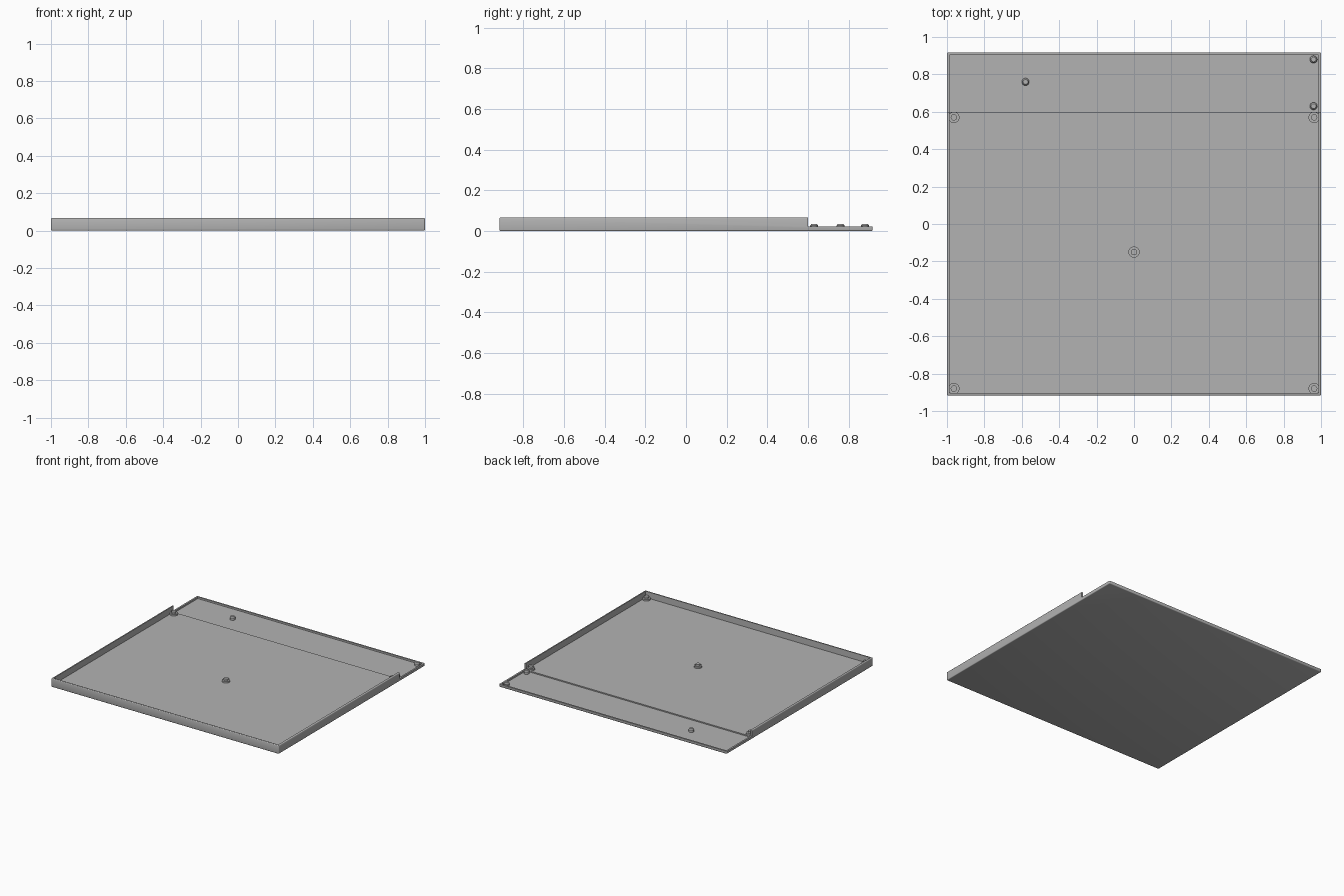
import bpy
import bmesh
from mathutils import Matrix, Vector

if "Cube" in bpy.data.objects:
    bpy.data.objects.remove(bpy.data.objects["Cube"], do_unlink=True)

HALF_X, HALF_Y = 1.0, 0.917
WALL = 0.013
HEIGHT, REAR_HEIGHT = 0.068, 0.022
FLOOR, REAR_FLOOR = 0.018, 0.009
STEP_Y = 0.60

grey = bpy.data.materials.new("light grey plastic")
grey.use_nodes = True
colour = (0.45, 0.45, 0.45, 1)
grey.diffuse_color = colour
grey.node_tree.nodes["Principled BSDF"].inputs["Base Color"].default_value = colour


def add_object(name, bm):
    bmesh.ops.recalc_face_normals(bm, faces=bm.faces)
    mesh = bpy.data.meshes.new(name)
    bm.to_mesh(mesh)
    bm.free()
    mesh.materials.append(grey)
    obj = bpy.data.objects.new(name, mesh)
    bpy.context.collection.objects.link(obj)
    return obj


def box(name, low, high, bevel=0):
    low, high = Vector(low), Vector(high)
    bm = bmesh.new()
    matrix = Matrix.Translation((low + high) / 2) @ Matrix.Diagonal((*(high - low), 1))
    bmesh.ops.create_cube(bm, size=1, matrix=matrix)
    if bevel:
        bmesh.ops.bevel(bm, geom=bm.edges[:], offset=bevel, segments=3,
                        profile=0.5, affect='EDGES')
    return add_object(name, bm)


def cut(target, low, high):
    cutter = box("cutter", low, high)
    cutter.hide_render = True
    mod = target.modifiers.new("cut", 'BOOLEAN')
    mod.operation, mod.solver, mod.object = 'DIFFERENCE', 'EXACT', cutter
    activate(target)
    bpy.ops.object.modifier_apply(modifier=mod.name)
    bpy.data.objects.remove(cutter, do_unlink=True)


def activate(obj):
    bpy.ops.object.select_all(action='DESELECT')
    obj.select_set(True)
    bpy.context.view_layer.objects.active = obj


def smooth(obj):
    activate(obj)
    bpy.ops.object.shade_smooth_by_angle(angle=0.6)


def turned_post(name, x, y, profile, sides=24):
    # Spin a stepped outline of (radius, height) around the vertical axis
    bm = bmesh.new()
    verts = [bm.verts.new((x + r, y, z)) for r, z in profile]
    edges = [bm.edges.new(pair) for pair in zip(verts, verts[1:])]
    bmesh.ops.spin(bm, geom=verts + edges, cent=(x, y, 0), axis=(0, 0, 1),
                   angle=6.283185307, steps=sides)
    bmesh.ops.remove_doubles(bm, verts=bm.verts, dist=0.0001)
    smooth(add_object(name, bm))


# Tray: rounded slab, lowered at the rear, hollowed into two floor levels
tray = box("tray", (-HALF_X, -HALF_Y, 0), (HALF_X, HALF_Y, HEIGHT), 0.006)
inner_x, inner_y = HALF_X - WALL, HALF_Y - WALL
cut(tray, (-2, STEP_Y, REAR_HEIGHT), (2, 2, 1))
cut(tray, (-inner_x, -inner_y, FLOOR), (inner_x, STEP_Y + 0.01, 1))
cut(tray, (-inner_x, STEP_Y, REAR_FLOOR), (inner_x, inner_y, 1))
smooth(tray)

# Main floor supports: wide disc with a narrow pin
support = [(0, 0.012), (0.03, 0.012), (0.03, 0.03), (0.017, 0.03),
           (0.017, 0.044), (0, 0.044)]
turned_post("centre_support", 0, -0.15, support)
for side, sx in (("left", 1), ("right", -1)):
    for end, y in (("front", -0.88), ("rear", 0.57)):
        turned_post(f"{end}_{side}_support", sx * 0.963, y, support)

# Rear ledge posts: cylinders with a chamfered top
post = [(0, 0.005), (0.02, 0.005), (0.02, 0.027), (0.013, 0.036), (0, 0.036)]
for name, x, y in (("ledge_post_inner", -0.58, 0.76),
                   ("ledge_post_front", 0.96, 0.63),
                   ("ledge_post_rear", 0.96, 0.88)):
    turned_post(name, x, y, post)
